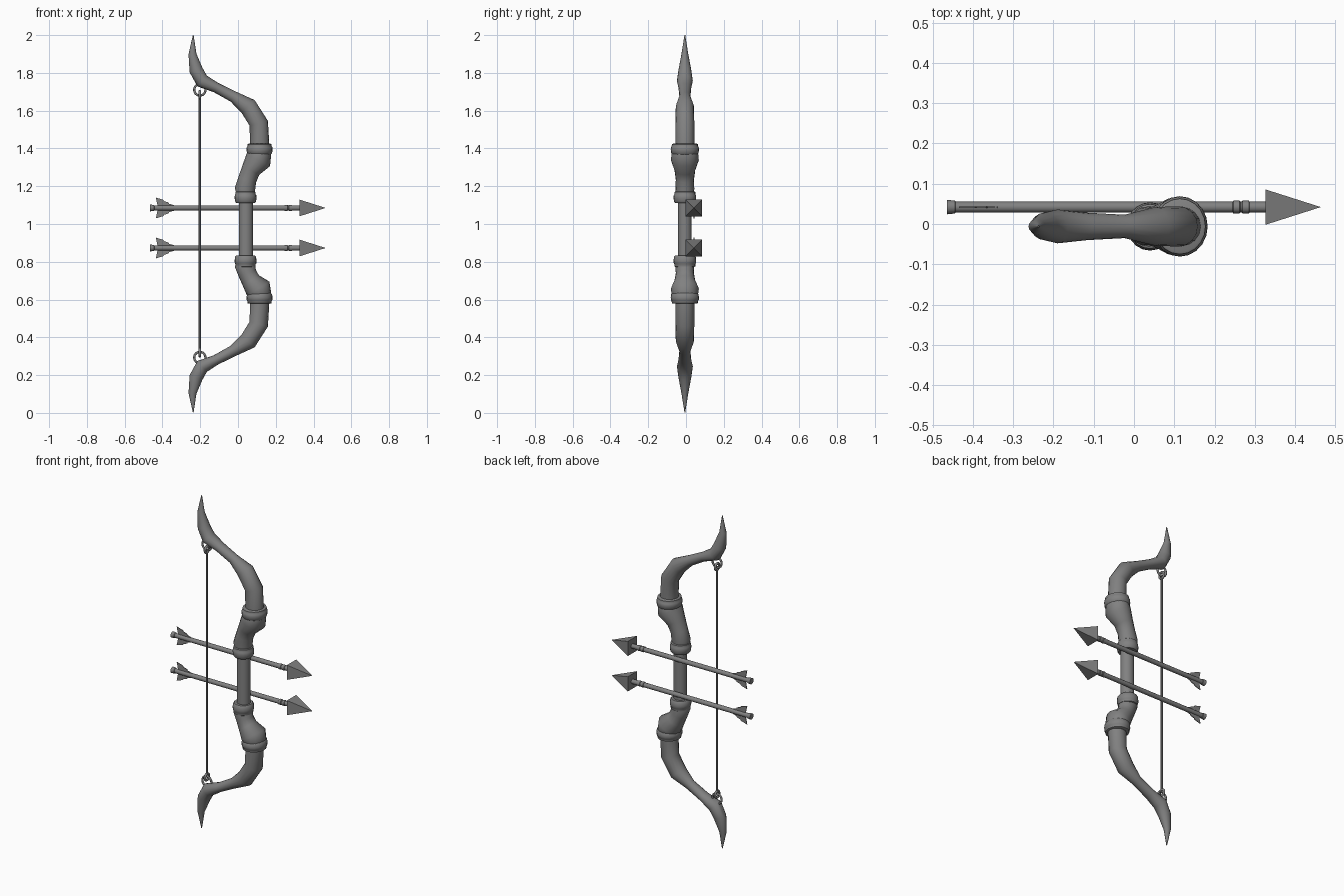
import bpy, bmesh, math
from mathutils import Vector

if "Cube" in bpy.data.objects:
    bpy.data.objects.remove(bpy.data.objects["Cube"])

BOW_Y = -0.006
ARROW_Y = 0.042

# Dark grey used by every part
dark = bpy.data.materials.new("dark_grey")
dark.diffuse_color = (.22, .22, .22, 1)
dark.use_nodes = True
dark.node_tree.nodes["Principled BSDF"].inputs["Base Color"].default_value = dark.diffuse_color


def finish(name, bm, angle=40):
    bmesh.ops.recalc_face_normals(bm, faces=bm.faces)
    me = bpy.data.meshes.new(name)
    bm.to_mesh(me)
    bm.free()
    me.materials.append(dark)
    ob = bpy.data.objects.new(name, me)
    bpy.context.collection.objects.link(ob)
    bpy.ops.object.select_all(action='DESELECT')
    ob.select_set(True)
    bpy.context.view_layer.objects.active = ob
    bpy.ops.object.shade_smooth_by_angle(angle=math.radians(angle))
    return ob


def sweep(name, pts, y, sides=16, remap=lambda z: z, angle=40):
    """Tube through (x, z, in-plane half width, depth half width) sections."""
    bm = bmesh.new()
    path = [Vector((p[0], 0, remap(p[1]))) for p in pts]
    rings = []
    for i, p in enumerate(pts):
        t = (path[min(i + 1, len(pts) - 1)] - path[max(i - 1, 0)]).normalized()
        n = Vector((t.z, 0, -t.x))
        ring = []
        for k in range(sides):
            a = 2 * math.pi * k / sides
            ring.append(bm.verts.new(path[i] + n * (p[2] * math.cos(a))
                                     + Vector((0, y + p[3] * math.sin(a), 0))))
        rings.append(ring)
    for a, b in zip(rings, rings[1:]):
        for k in range(sides):
            j = (k + 1) % sides
            bm.faces.new((a[k], a[j], b[j], b[k]))
    bm.faces.new(rings[0])
    bm.faces.new(rings[-1])
    return finish(name, bm, angle)


def band(name, x, z, half_h, r, ry):
    """Rounded collar around the bow."""
    prof = [(-1, .86), (-.75, .96), (-.1, 1), (.35, .98), (.5, .93), (.9, .92), (1, .84)]
    s = 1 if z > 1 else -1
    sweep(name, [(x, z + s * h * half_h, r * f, ry * f) for h, f in prof], BOW_Y, 20)


def torus(name, loc, major, minor, rot):
    bpy.ops.mesh.primitive_torus_add(location=loc, rotation=rot, major_radius=major,
                                     minor_radius=minor, major_segments=18, minor_segments=8)
    ob = bpy.context.object
    ob.name = name
    ob.data.materials.append(dark)
    bpy.ops.object.shade_smooth()


# Limb and riser sections for the upper half
limb = [(-.237, 2.0, .002, .002), (-.241, 1.90, .021, .018), (-.222, 1.815, .036, .034),
        (-.190, 1.757, .038, .042), (-.116, 1.722, .027, .034), (-.024, 1.674, .030, .029),
        (.053, 1.623, .048, .048), (.110, 1.533, .050, .050), (.115, 1.40, .052, .050)]
riser = [(.113, 1.395, .060, .062), (.113, 1.375, .063, .070), (.107, 1.338, .070, .074),
         (.068, 1.285, .051, .055), (.049, 1.235, .049, .048), (.037, 1.185, .054, .050),
         (.040, 1.15, .045, .045)]

halves = {
    "upper": (lambda z: z, lambda z: z, 1.396, 1.142),
    "lower": (lambda z: 2.003 - z, lambda z: .62 + .8 * (1.385 - z), .607, .803),
}
for side, (limb_z, riser_z, z_outer, z_inner) in halves.items():
    sweep(side + "_limb", limb, BOW_Y, remap=limb_z)
    sweep(side + "_riser", riser, BOW_Y, remap=riser_z, angle=60)
    band(side + "_outer_band", .114, z_outer, .029, .069, .075)
    band(side + "_inner_band", .040, z_inner, .030, .058, .060)
    # String ring and the loop tying the string to it
    torus(side + "_string_ring", (-.202, BOW_Y, limb_z(1.71)), .030, .006, (math.pi / 2, 0, 0))
    torus(side + "_string_loop", (-.202, BOW_Y, limb_z(1.684)), .019, .007, (0, math.pi / 2, 0))

# Grip and string
sweep("grip", [(.042, .80, .038, .036), (.042, 1.15, .038, .036)], BOW_Y)
sweep("bowstring", [(-.202, .335, .0065, .0065), (-.202, 1.668, .0065, .0065)], BOW_Y, 8)


def head(name, z):
    """Four-sided pyramid point."""
    bm = bmesh.new()
    h = .044
    base = [bm.verts.new((.326, ARROW_Y + a * h, z + b * h))
            for a, b in ((-1, -1), (1, -1), (1, 1), (-1, 1))]
    tip = bm.verts.new((.464, ARROW_Y, z))
    bm.faces.new(base)
    for k in range(4):
        bm.faces.new((base[k], base[(k + 1) % 4], tip))
    finish(name, bm, 10)


def fletching(name, z):
    """Pair of thin notched vanes above and below the shaft."""
    bm = bmesh.new()
    outline = [(-.425, .008), (-.435, .055), (-.395, .043), (-.391, .036),
               (-.368, .029), (-.364, .022), (-.340, .015), (-.335, .008)]
    for s in (1, -1):
        front = [bm.verts.new((x, ARROW_Y - .002, z + s * h)) for x, h in outline]
        back = [bm.verts.new((x, ARROW_Y + .002, z + s * h)) for x, h in outline]
        bm.faces.new(front)
        bm.faces.new(back)
        for k in range(len(outline)):
            j = (k + 1) % len(outline)
            bm.faces.new((front[k], front[j], back[j], back[k]))
    finish(name, bm, 10)


# Arrows: shaft with nock and binding collars, head, fletching
shaft = [(-.465, .018), (-.445, .016), (-.443, .0135), (.245, .0135), (.247, .016), (.262, .016),
         (.264, .0135), (.268, .0135), (.270, .016), (.285, .016), (.287, .0135), (.33, .0135)]
for label, z in (("upper", 1.085), ("lower", .873)):
    sweep(label + "_arrow_shaft", [(x, z, r, r) for x, r in shaft], ARROW_Y, 12)
    head(label + "_arrow_head", z)
    fletching(label + "_arrow_fletching", z)
